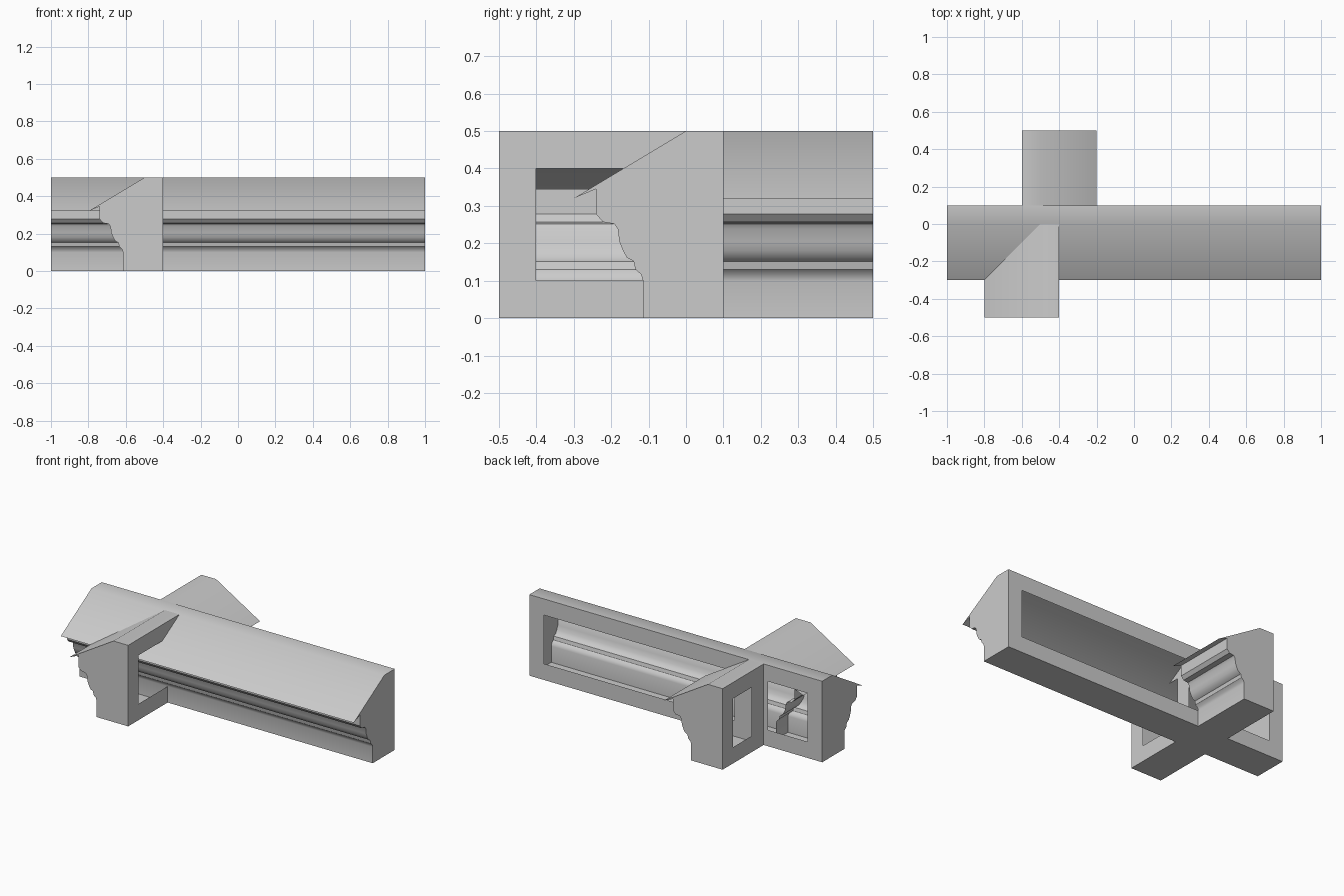
import bpy
import bmesh
from math import radians
from mathutils import Vector

cube = bpy.data.objects.get("Cube")
if cube:
    bpy.data.objects.remove(cube)

# Pale plaster used everywhere
plaster = bpy.data.materials.new("pale_grey_plaster")
plaster.use_nodes = True
colour = (0.6, 0.6, 0.6, 1)
plaster.diffuse_color = colour
plaster.node_tree.nodes["Principled BSDF"].inputs["Base Color"].default_value = colour

# Section (depth, height): wall top, roof slope, sharp eave, stepped moulding, base
WALL = 0.1
HEIGHT = 0.5
SECTION = [
    (WALL, HEIGHT), (0, HEIGHT), (-0.3, 0.32), (-0.24, 0.345), (-0.24, 0.278),
    (-0.222, 0.257), (-0.192, 0.252), (-0.182, 0.238), (-0.178, 0.205),
    (-0.168, 0.18), (-0.158, 0.162), (-0.14, 0.152), (-0.135, 0.13),
    (-0.12, 0.117), (-0.115, 0.1), (-0.115, 0), (WALL, 0),
]


def cornice(name, start, end, openings, place, caps):
    """Hollow run of the section; place(along, depth, height) gives the position."""
    bm = bmesh.new()

    def face(points):
        bm.faces.new([bm.verts.new(place(*p)) for p in points])

    # Roof, moulding and underside
    for (d0, h0), (d1, h1) in zip(SECTION, SECTION[1:]):
        face([(start, d0, h0), (end, d0, h0), (end, d1, h1), (start, d1, h1)])

    # Flat wall with rectangular openings
    stations = sorted({start, end, *[s for pair in openings for s in pair]})
    rows = [0, 0.1, 0.4, HEIGHT]
    for a, b in zip(stations, stations[1:]):
        for low, high in zip(rows, rows[1:]):
            if low == rows[1] and (a, b) in openings:
                continue
            face([(a, WALL, low), (b, WALL, low), (b, WALL, high), (a, WALL, high)])

    # End caps
    for along in caps:
        face([(along, d, h) for d, h in SECTION])

    bmesh.ops.remove_doubles(bm, verts=bm.verts, dist=0.0001)
    bmesh.ops.recalc_face_normals(bm, faces=bm.faces)
    mesh = bpy.data.meshes.new(name)
    bm.to_mesh(mesh)
    bm.free()
    mesh.materials.append(plaster)
    obj = bpy.data.objects.new(name, mesh)
    bpy.context.collection.objects.link(obj)
    bpy.ops.object.select_all(action="DESELECT")
    obj.select_set(True)
    bpy.context.view_layer.objects.active = obj
    bpy.ops.object.shade_smooth_by_angle(angle=radians(35))


# Long run with its eave to the front
cornice("main_cornice", -1, 1, [(-0.9, -0.63), (-0.4, 0.9)],
        lambda s, d, h: Vector((s, d, h)), [-1, 1])

# Short front run with its eave to the right
cornice("front_cornice", -0.5, 0, [(-0.4, -0.1)],
        lambda s, d, h: Vector((d - 0.5, s, h)), [-0.5])

# Short back run with its eave to the left
cornice("back_cornice", 0.1, 0.5, [(0.22, 0.4)],
        lambda s, d, h: Vector((-0.5 - d, s, h)), [0.5])
